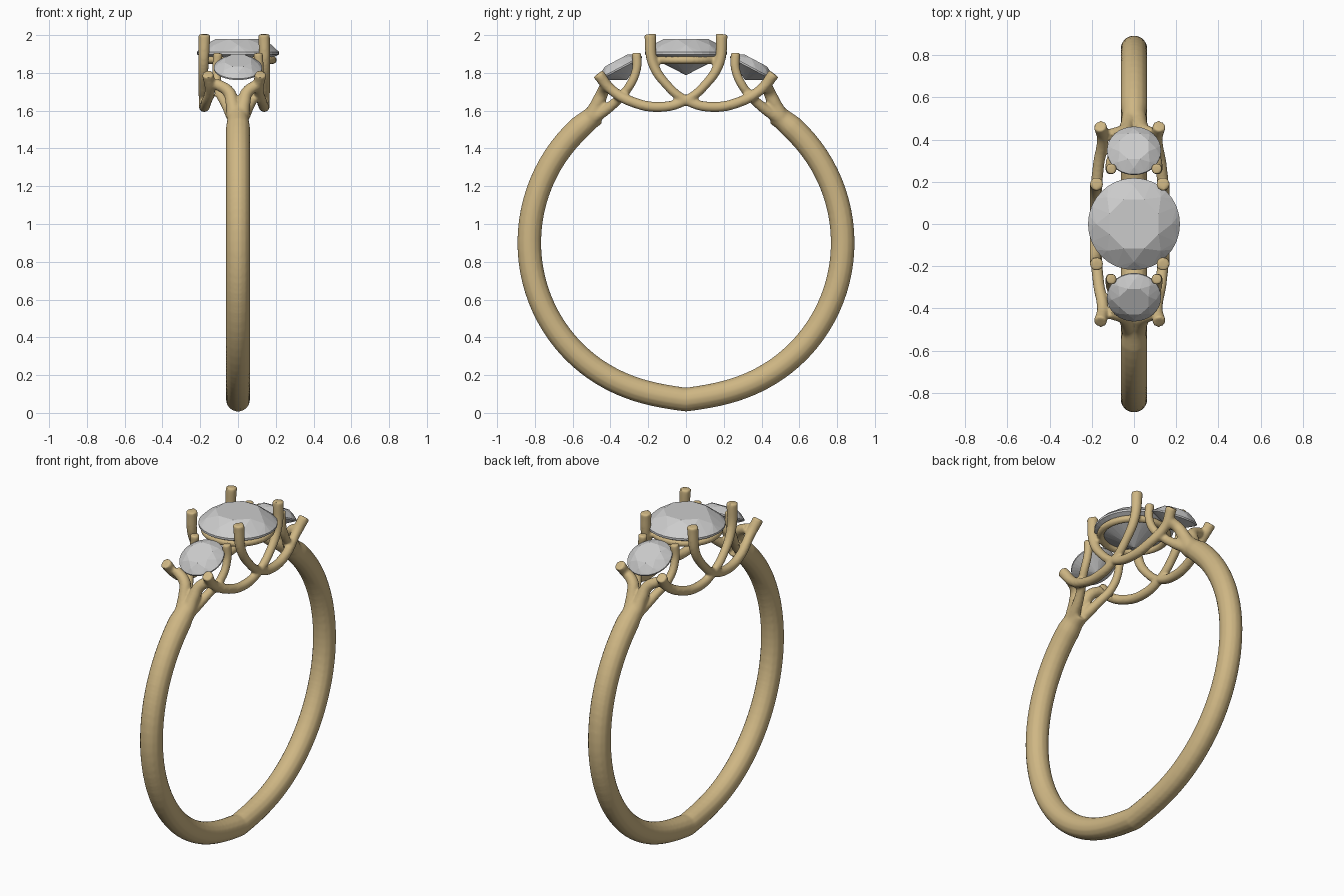
import bpy, bmesh, math
from mathutils import Vector, Matrix

if "Cube" in bpy.data.objects:
    bpy.data.objects.remove(bpy.data.objects["Cube"])

def material(name, col):
    m = bpy.data.materials.new(name)
    m.diffuse_color = col
    m.use_nodes = True
    m.node_tree.nodes["Principled BSDF"].inputs["Base Color"].default_value = m.diffuse_color
    return m

gold = material("gold", (0.62, 0.47, 0.23, 1))
parts = []

def tube(name, pts, radius, smooth=True):
    """Round wire through (x, y, z, radius factor) points."""
    cu = bpy.data.curves.new(name, 'CURVE')
    cu.dimensions = '3D'
    cu.bevel_depth = radius
    cu.bevel_resolution = 5
    cu.resolution_u = 8
    cu.use_fill_caps = True
    sp = cu.splines.new('BEZIER')
    sp.bezier_points.add(len(pts) - 1)
    for bp, p in zip(sp.bezier_points, pts):
        bp.co = p[:3]
        bp.radius = p[3] if len(p) > 3 else 1
        bp.handle_left_type = bp.handle_right_type = 'AUTO' if smooth else 'VECTOR'
    ob = bpy.data.objects.new(name, cu)
    bpy.context.collection.objects.link(ob)
    parts.append(ob)
    return ob

# shank: near-circular band, slightly pinched at the bottom
a_end = math.radians(180 - 35)
shank = []
for i in range(-40, 41):
    a = a_end * i / 40
    u = abs(a)
    r = 0.83 - 0.12 * u * math.exp(-4 * u)
    shank.append((0, r * math.sin(a), 0.9 - r * math.cos(a), 1 if abs(i) < 39 else 0.9))
tube("shank", shank, 0.064, smooth=False)

CX = -0.02   # the head sits slightly off centre
for sy in (1, -1):
    for sx in (1, -1):
        # rail: outer side-stone prong, sweeping under the head up to the centre prong
        rail = [(0.140, 0.465, 1.795, 1.1), (0.128, 0.40, 1.715, 0.95),
                (0.148, 0.28, 1.645, 0.95), (0.160, 0.13, 1.62, 0.95),
                (0.163, 0.0, 1.655, 0.85), (0.165, -0.10, 1.735, 0.85),
                (0.162, -0.175, 1.85, 0.95), (0.157, -0.19, 2.005, 1.1)]
        tube("rail", [(CX + sx * x, sy * y, z, f) for x, y, z, f in rail], 0.029)
        # inner side-stone prong, running down to the shank
        inner = [(0.106, 0.262, 1.905, 1.1), (0.112, 0.262, 1.82, 1),
                 (0.105, 0.31, 1.715, 1), (0.065, 0.385, 1.635, 1.1), (0.025, 0.49, 1.56, 1.4)]
        tube("inner_prong", [(sx * x, sy * y, z, f) for x, y, z, f in inner], 0.024)
        # upper shoulder branch, flaring into the outer prong
        upper = [(0.018, 0.50, 1.57, 1.2), (0.03, 0.467, 1.64, 1),
                 (0.05, 0.44, 1.70, 0.9), (0.12, 0.42, 1.745, 0.8)]
        tube("shoulder", [(sx * x, sy * y, z, f) for x, y, z, f in upper], 0.036)

# gallery ring below the centre stone
bpy.ops.mesh.primitive_torus_add(location=(0, 0, 1.868), major_radius=0.185, minor_radius=0.021,
                                 major_segments=64, minor_segments=12)
parts.append(bpy.context.object)

# weld all metal into one softly blended casting
bpy.ops.object.select_all(action='DESELECT')
for ob in parts:
    ob.select_set(True)
bpy.context.view_layer.objects.active = parts[0]
bpy.ops.object.convert(target='MESH')
bpy.ops.object.join()
band = bpy.context.object
band.name = "ring_band_and_setting"
band.data.materials.clear()
band.data.materials.append(gold)
rm = band.modifiers.new("weld", 'REMESH')
rm.mode = 'VOXEL'
rm.voxel_size = 0.008
rm.use_smooth_shade = True
sm = band.modifiers.new("soften", 'SMOOTH')
sm.factor = 0.5
sm.iterations = 5

# faceted round stones
def stone(name, R, crown, girdle, pav, matrix):
    bm = bmesh.new()
    def ringv(n, r, z, off=0):
        for i in range(n):
            t = 2 * math.pi * (i + off) / n
            bm.verts.new((r * math.cos(t), r * math.sin(t), z))
    ringv(8, R * 0.58, crown + girdle, 0.5)
    ringv(8, R * 0.82, girdle + crown * 0.54)
    ringv(32, R, girdle)
    ringv(32, R, 0)
    ringv(8, R * 0.45, -pav * 0.56, 0.5)
    bm.verts.new((0, 0, -pav))
    bmesh.ops.convex_hull(bm, input=bm.verts[:])
    bmesh.ops.recalc_face_normals(bm, faces=bm.faces[:])
    me = bpy.data.meshes.new(name)
    bm.to_mesh(me)
    bm.free()
    ob = bpy.data.objects.new(name, me)
    ob.matrix_world = matrix
    bpy.context.collection.objects.link(ob)

stone("centre_stone", 0.218, 0.07, 0.012, 0.11, Matrix.Translation((0, 0, 1.898)))
for sy, nm in ((1, "back"), (-1, "front")):
    m = Matrix.Translation((0, sy * 0.345, 1.822)) @ Matrix.Rotation(-sy * math.radians(28), 4, 'X')
    stone(nm + "_side_stone", 0.128, 0.042, 0.008, 0.068, m)
